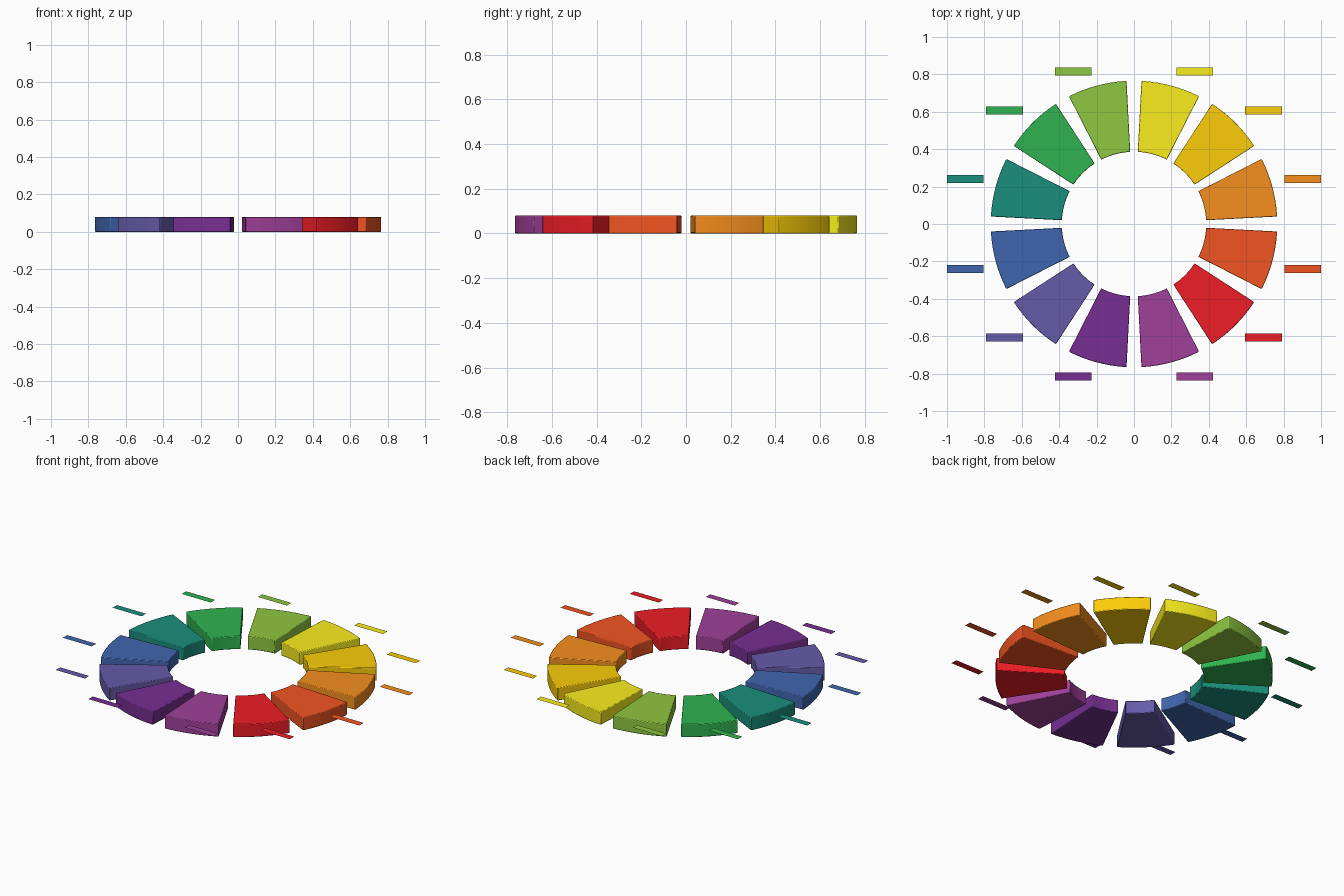
import bpy, bmesh
from math import sin, cos, radians

if "Cube" in bpy.data.objects:
    bpy.data.objects.remove(bpy.data.objects["Cube"])

R_IN, R_OUT, HEIGHT = 0.386, 0.766, 0.08
HALF_ANGLE = 12
ARC_STEPS = 16

# Hues anticlockwise from just above +x
HUES = [("orange", 0xF68F1E), ("amber", 0xFBCD08), ("yellow", 0xFAEE1E),
        ("lime", 0x8FC740), ("green", 0x2FB350), ("teal", 0x1A8F7D),
        ("blue", 0x4066AF), ("indigo", 0x665BA9), ("violet", 0x772F92),
        ("magenta", 0xA04099), ("red", 0xEF1D26), ("vermilion", 0xF15522)]

# Tag centres for one quadrant
TAGS = [(0.902, 0.24), (0.692, 0.607), (0.325, 0.816)]
TAG_W, TAG_H, TAG_Z = 0.196, 0.042, 0.083


def linear(c):
    c /= 255
    return c / 12.92 if c <= 0.04045 else ((c + 0.055) / 1.055) ** 2.4


def material(name, code):
    mat = bpy.data.materials.new(name)
    mat.diffuse_color = [linear((code >> s) & 255) for s in (16, 8, 0)] + [1]
    mat.use_nodes = True
    mat.node_tree.nodes["Principled BSDF"].inputs["Base Color"].default_value = mat.diffuse_color
    return mat


def extruded(name, outline, z, height, mat):
    """Object from a flat anticlockwise outline, raised by height if given."""
    bm = bmesh.new()
    face = bm.faces.new([bm.verts.new((x, y, z)) for x, y in outline])
    if height:
        ext = bmesh.ops.extrude_face_region(bm, geom=[face])
        top = [v for v in ext["geom"] if isinstance(v, bmesh.types.BMVert)]
        bmesh.ops.translate(bm, verts=top, vec=(0, 0, height))
        bmesh.ops.recalc_face_normals(bm, faces=bm.faces)
    mesh = bpy.data.meshes.new(name)
    bm.to_mesh(mesh)
    bm.free()
    mesh.materials.append(mat)
    obj = bpy.data.objects.new(name, mesh)
    bpy.context.collection.objects.link(obj)
    return obj


def smooth(obj):
    bpy.ops.object.select_all(action="DESELECT")
    obj.select_set(True)
    bpy.context.view_layer.objects.active = obj
    bpy.ops.object.shade_smooth_by_angle(angle=radians(30))


def arc(r, centre):
    angles = [radians(centre - HALF_ANGLE + 2 * HALF_ANGLE * i / ARC_STEPS)
              for i in range(ARC_STEPS + 1)]
    return [(r * cos(a), r * sin(a)) for a in angles]


for i, (hue, code) in enumerate(HUES):
    mat = material(hue, code)

    # Ring wedge
    centre = 15 + 30 * i
    outline = arc(R_OUT, centre) + arc(R_IN, centre)[::-1]
    wedge = extruded(hue + "_wedge", outline, 0, HEIGHT, mat)
    bevel = wedge.modifiers.new("soft_edges", "BEVEL")
    bevel.width = 0.004
    bevel.segments = 2
    bevel.limit_method = "ANGLE"
    smooth(wedge)

    # Blank tag strip beside the wedge
    quadrant, k = divmod(i, 3)
    x, y = TAGS[k] if quadrant % 2 == 0 else TAGS[2 - k]
    x *= -1 if quadrant in (1, 2) else 1
    y *= -1 if quadrant in (2, 3) else 1
    w, h = TAG_W / 2, TAG_H / 2
    extruded(hue + "_blank_tag",
             [(x - w, y - h), (x + w, y - h), (x + w, y + h), (x - w, y + h)],
             TAG_Z, 0, mat)
